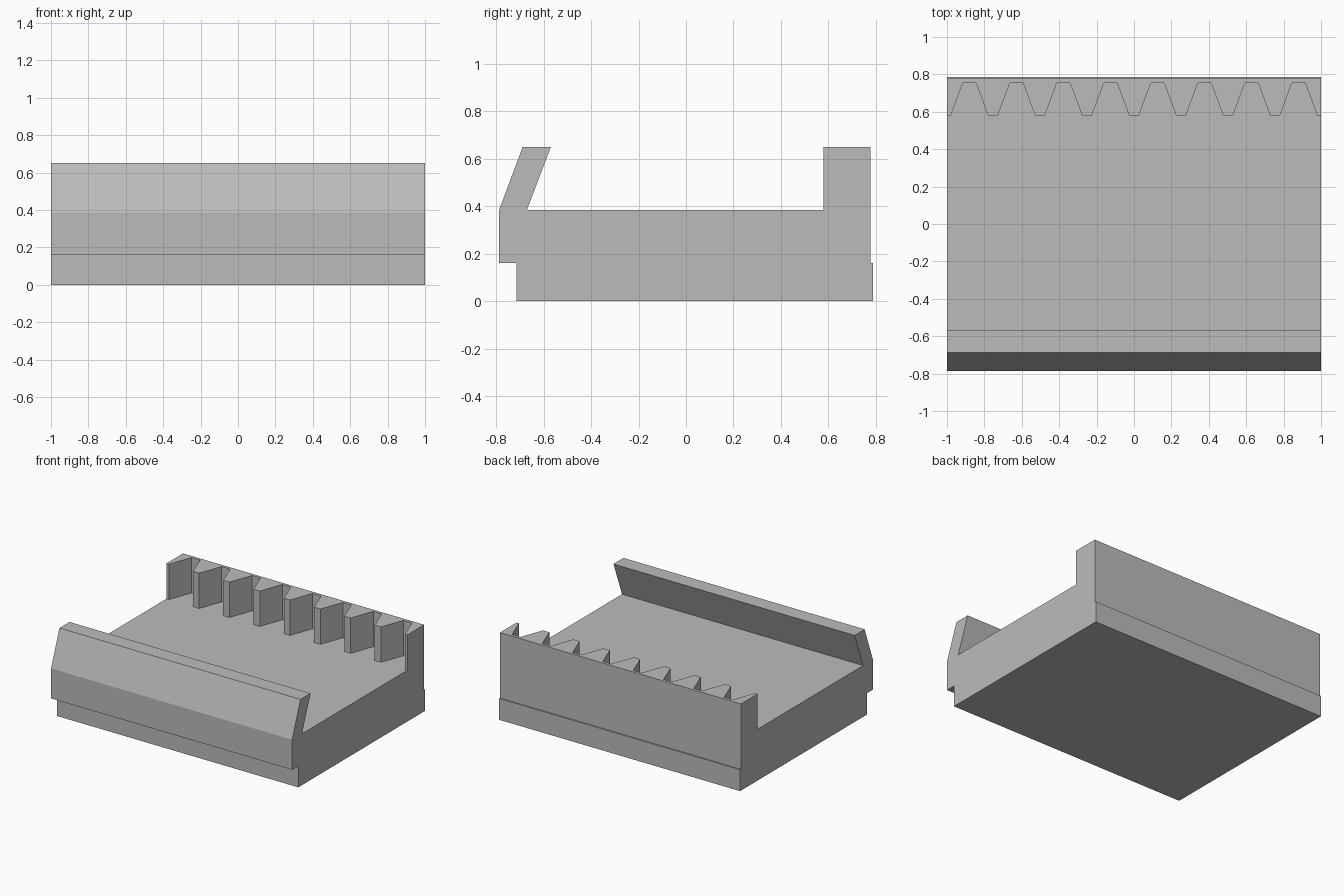
import bpy, bmesh
from mathutils import Vector

cube = bpy.data.objects.get("Cube")
if cube:
    bpy.data.objects.remove(cube, do_unlink=True)

LENGTH = 2.0
FLOOR, TOP, STEP = 0.385, 0.65, 0.16
TOOTH_TIP, TOOTH_ROOT = 0.58, 0.755
GROOVES, PITCH = 8, 0.2514

grey = bpy.data.materials.new("plain_grey")
grey.use_nodes = True
colour = (0.5, 0.5, 0.5, 1)
grey.diffuse_color = colour
grey.node_tree.nodes["Principled BSDF"].inputs["Base Color"].default_value = colour


def prisms(name, outlines, direction):
    """Extrude closed outlines along a direction into one object."""
    bm = bmesh.new()
    for outline in outlines:
        face = bm.faces.new([bm.verts.new(p) for p in outline])
        result = bmesh.ops.extrude_face_region(bm, geom=[face], use_keep_orig=True)
        moved = [v for v in result["geom"] if isinstance(v, bmesh.types.BMVert)]
        bmesh.ops.translate(bm, verts=moved, vec=Vector(direction))
    bmesh.ops.recalc_face_normals(bm, faces=bm.faces)
    mesh = bpy.data.meshes.new(name)
    bm.to_mesh(mesh)
    bm.free()
    mesh.materials.append(grey)
    obj = bpy.data.objects.new(name, mesh)
    bpy.context.collection.objects.link(obj)
    return obj


# Jaw body: side profile with a leaning front lip and an upright back wall
profile = [(-0.714, 0), (-0.714, STEP), (-0.787, STEP), (-0.787, FLOOR),
           (-0.688, TOP), (-0.569, TOP), (-0.67, FLOOR),
           (TOOTH_TIP, FLOOR), (TOOTH_TIP, TOP), (0.777, TOP),
           (0.777, STEP), (0.787, STEP), (0.787, 0)]
body = prisms("toothed_jaw", [[(-LENGTH / 2, y, z) for y, z in profile]],
              (LENGTH, 0, 0))

# Tapered grooves that leave a row of teeth in the back wall
root, mouth, start = 0.035, 0.107, TOOTH_TIP - 0.02
grooves = []
for i in range(GROOVES):
    x = (i - (GROOVES - 1) / 2) * PITCH
    grooves.append([(x - mouth, start, FLOOR), (x + mouth, start, FLOOR),
                    (x + root, TOOTH_ROOT, FLOOR), (x - root, TOOTH_ROOT, FLOOR)])
cutter = prisms("groove_cutter", grooves, (0, 0, 0.4))
cutter.hide_render = True
cutter.hide_viewport = True

cut = body.modifiers.new("grooves", "BOOLEAN")
cut.operation = "DIFFERENCE"
cut.solver = "EXACT"
cut.object = cutter
